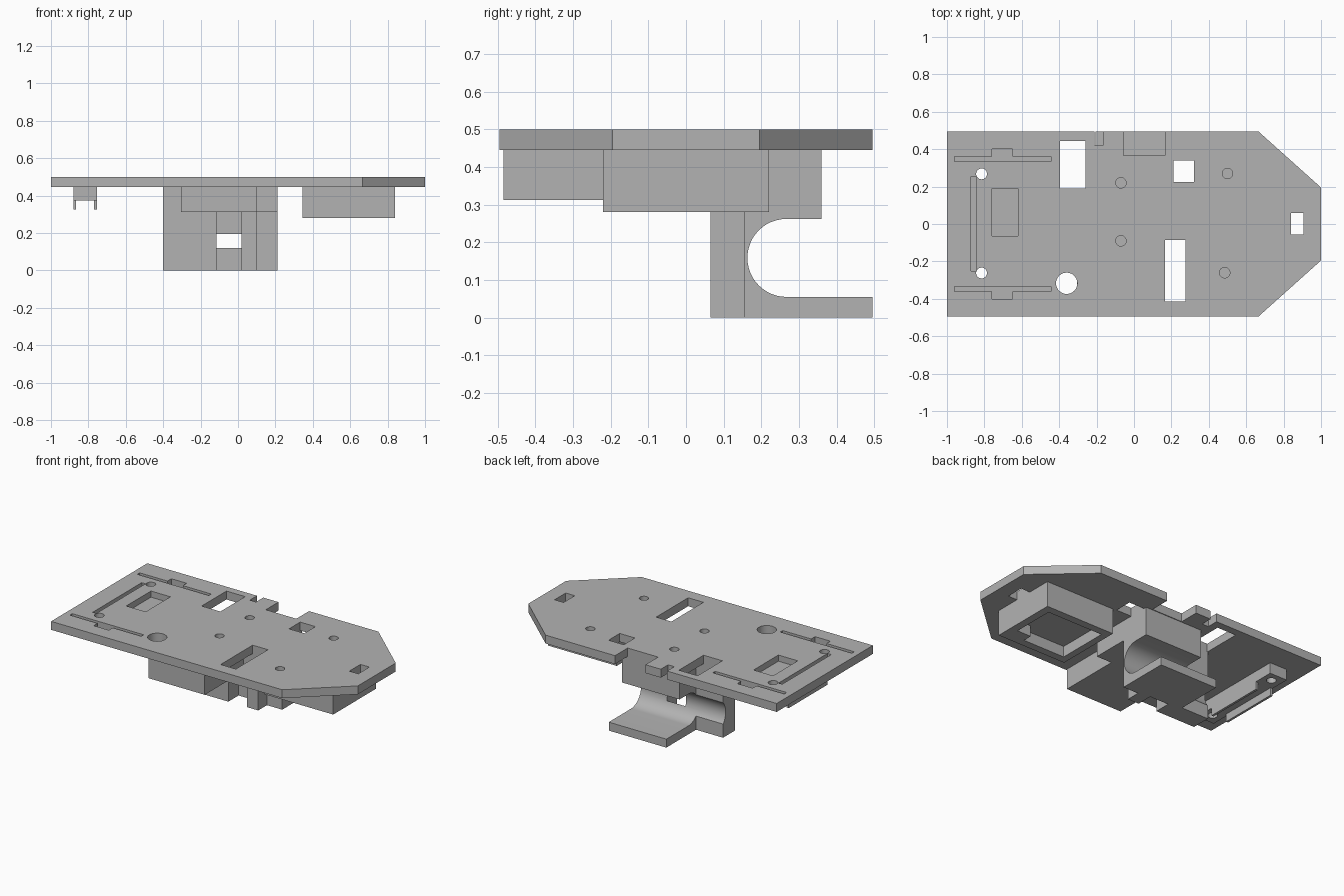
import bpy
import bmesh
from math import sin, cos, pi
from mathutils import Vector

if "Cube" in bpy.data.objects:
    bpy.data.objects.remove(bpy.data.objects["Cube"], do_unlink=True)

grey = bpy.data.materials.new("plain grey")
grey.use_nodes = True
grey.diffuse_color = (0.45, 0.45, 0.45, 1)
grey.node_tree.nodes["Principled BSDF"].inputs["Base Color"].default_value = (0.45, 0.45, 0.45, 1)


def prism(name, outline, lo, hi, axis="z"):
    """Extrude an outline along z, or a (y, z) outline along x."""
    bm = bmesh.new()
    put = (lambda a, b: (a, b, lo)) if axis == "z" else (lambda a, b: (lo, a, b))
    face = bm.faces.new([bm.verts.new(put(a, b)) for a, b in outline])
    grown = bmesh.ops.extrude_face_region(bm, geom=[face])["geom"]
    step = Vector((0, 0, hi - lo)) if axis == "z" else Vector((hi - lo, 0, 0))
    bmesh.ops.translate(bm, vec=step, verts=[g for g in grown if isinstance(g, bmesh.types.BMVert)])
    bmesh.ops.recalc_face_normals(bm, faces=bm.faces)
    mesh = bpy.data.meshes.new(name)
    bm.to_mesh(mesh)
    bm.free()
    mesh.materials.append(grey)
    obj = bpy.data.objects.new(name, mesh)
    bpy.context.collection.objects.link(obj)
    return obj


def rect(x0, x1, y0, y1):
    return [(x0, y0), (x1, y0), (x1, y1), (x0, y1)]


def circle(x, y, r, n=32):
    return [(x + r * cos(2 * pi * i / n), y + r * sin(2 * pi * i / n)) for i in range(n)]


def cut(obj, cutters):
    """Subtract every cutter, bake the result, then drop the cutters."""
    for c in cutters:
        c.hide_render = True
        mod = obj.modifiers.new("cut", "BOOLEAN")
        mod.operation = "DIFFERENCE"
        mod.solver = "EXACT"
        mod.object = c
    bpy.context.view_layer.update()
    graph = bpy.context.evaluated_depsgraph_get()
    baked = bpy.data.meshes.new_from_object(obj.evaluated_get(graph))
    obj.modifiers.clear()
    obj.data = baked
    for c in cutters:
        bpy.data.objects.remove(c, do_unlink=True)


def smooth(obj):
    bpy.ops.object.select_all(action="DESELECT")
    obj.select_set(True)
    bpy.context.view_layer.objects.active = obj
    bpy.ops.object.shade_smooth_by_angle(angle=0.5)


UNDER, TOP = 0.445, 0.5

# Base plate with one tapered end
plate = prism("base_plate", [(-1, -.495), (.665, -.495), (1, -.195), (1, .195),
                             (.665, .495), (-1, .495)], UNDER, TOP)

# Openings through the plate, including the two rear notches
through = [rect(-.395, -.26, .19, .445), rect(.21, .32, .225, .34),
           rect(.165, .275, -.415, -.085), rect(.84, .905, -.055, .06),
           rect(-.21, -.165, .42, .6), rect(-.055, .165, .365, .6),
           circle(-.36, -.317, .057), circle(-.815, .268, .029), circle(-.815, -.262, .029)]
# Shallow recesses in the upper face
recesses = [rect(-.76, -.62, -.065, .19), rect(-.872, -.845, -.25, .255)]
recesses += [circle(x, y, .028) for x, y in ((-.07, .22), (-.07, -.09), (.5, .27), (.485, -.26))]
for s in (1, -1):
    recesses.append([(-.96, s * .335), (-.445, s * .335), (-.445, s * .36), (-.65, s * .36),
                     (-.65, s * .4), (-.76, s * .4), (-.76, s * .36), (-.96, s * .36)])
cut(plate, [prism("opening", o, .3, .7) for o in through]
    + [prism("recess", o, .46, .7) for o in recesses])
smooth(plate)

# Front housing under the plate, stepped beside the slot
prism("front_housing", [(-.305, -.485), (.1, -.485), (.1, -.085), (.21, -.085),
                        (.21, .16), (.1, .16), (.1, .07), (-.305, .07)], .312, .45)

# Hooked bracket with a rounded rear throat and a front groove
bracket = prism("hook_bracket", [(-.4, .065), (.1, .065), (.1, .155), (.21, .155),
                                 (.21, .495), (-.205, .495), (-.205, .19), (-.4, .19)], 0, .45)
cy, cz, r = .2665, .1585, .1035
throat = [(cy - r * sin(pi * i / 24), cz + r * cos(pi * i / 24)) for i in range(25)]
throat += [(.7, cz - r), (.7, cz + r)]
cut(bracket, [prism("throat", throat, -.6, .6, "x"),
              prism("rear_clearance", rect(-.6, .6, .36, .7), .2, .7),
              prism("groove", rect(-.115, .02, 0, .17), -.1, .312)])
smooth(bracket)

# Box under the tapered end, open below
box = prism("end_box", rect(.345, .84, -.22, .22), .28, .45)
cut(box, [prism("pocket", [(.39, -.17), (.69, -.17), (.69, -.11), (.79, -.11),
                           (.79, .17), (.39, .17)], .2, .35)])

# Mounting rail with two screw holes and a pair of lips
rail = prism("mounting_rail", rect(-.88, -.755, -.33, .33), .375, .45)
cut(rail, [prism("screw_hole", circle(-.815, y, .029), .3, .6) for y in (.268, -.262)])
smooth(rail)
for name, x in (("outer_lip", -.88), ("inner_lip", -.77)):
    prism(name, rect(x, x + .015, -.2, .2), .325, .38)
